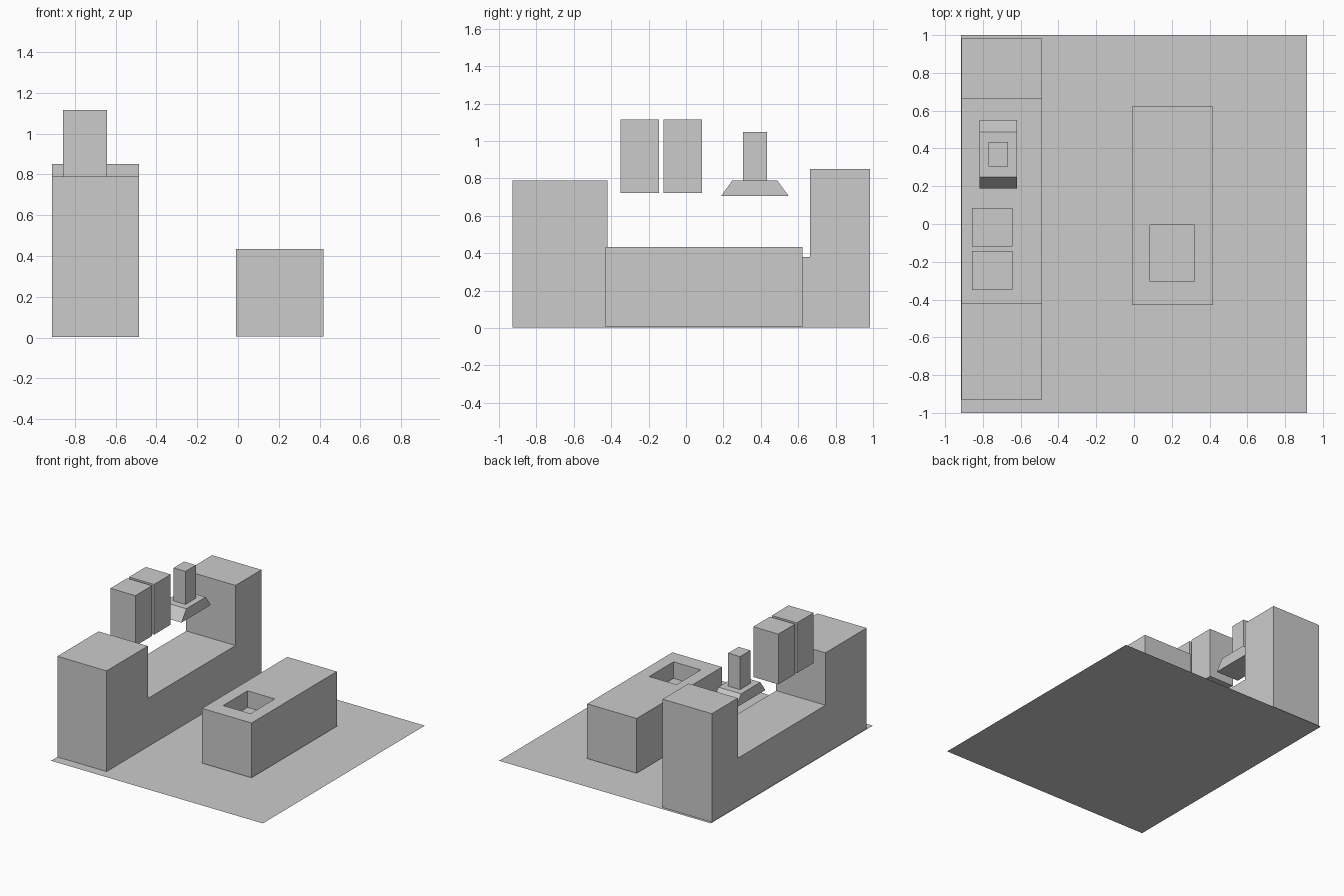
import bpy, bmesh

if "Cube" in bpy.data.objects:
    bpy.data.objects.remove(bpy.data.objects["Cube"])


def new_object(name, bm):
    bmesh.ops.recalc_face_normals(bm, faces=bm.faces)
    mesh = bpy.data.meshes.new(name)
    bm.to_mesh(mesh)
    bm.free()
    obj = bpy.data.objects.new(name, mesh)
    bpy.context.collection.objects.link(obj)
    return obj


def prism(name, profile, x0, x1):
    """Extrude a (y, z) side profile from x0 to x1."""
    bm = bmesh.new()
    face = bm.faces.new([bm.verts.new((x0, y, z)) for y, z in profile])
    ext = bmesh.ops.extrude_face_region(bm, geom=[face])
    verts = [g for g in ext["geom"] if isinstance(g, bmesh.types.BMVert)]
    bmesh.ops.translate(bm, verts=verts, vec=(x1 - x0, 0, 0))
    return new_object(name, bm)


def box(name, x0, x1, y0, y1, z0, z1):
    return prism(name, [(y0, z0), (y1, z0), (y1, z1), (y0, z1)], x0, x1)


# Floor sheet
bm = bmesh.new()
bm.faces.new([bm.verts.new((x, y, 0)) for x, y in
              ((-0.915, -1), (0.915, -1), (0.915, 1), (-0.915, 1))])
floor = new_object("floor", bm)
if floor.data.polygons[0].normal.z < 0:
    floor.data.flip_normals()

# Wall units: tall block, low worktop, tall block in one profile
prism("wall_cabinets", [(-0.928, 0.003), (0.983, 0.003), (0.983, 0.85),
                        (0.663, 0.85), (0.663, 0.38), (-0.42, 0.38),
                        (-0.42, 0.79), (-0.928, 0.79)], -0.912, -0.486)

# Hanging cupboards
for i, y in enumerate((-0.35, -0.12)):
    box(f"hanging_cupboard_{i + 1}", -0.858, -0.642, y, y + 0.206, 0.722, 1.115)

# Extractor hood and its chimney
prism("extractor_hood", [(0.187, 0.705), (0.55, 0.705),
                         (0.487, 0.79), (0.248, 0.79)], -0.817, -0.62)
box("hood_chimney", -0.77, -0.667, 0.305, 0.433, 0.79, 1.048)

# Island with sink cut out of its top
island = box("island", -0.01, 0.418, -0.43, 0.623, 0.006, 0.434)
cutter = box("sink_cutter", 0.085, 0.321, -0.305, -0.004, 0.305, 0.55)
cutter.hide_render = True
cutter.hide_set(True)
cut = island.modifiers.new("sink", "BOOLEAN")
cut.operation = "DIFFERENCE"
cut.solver = "EXACT"
cut.object = cutter
